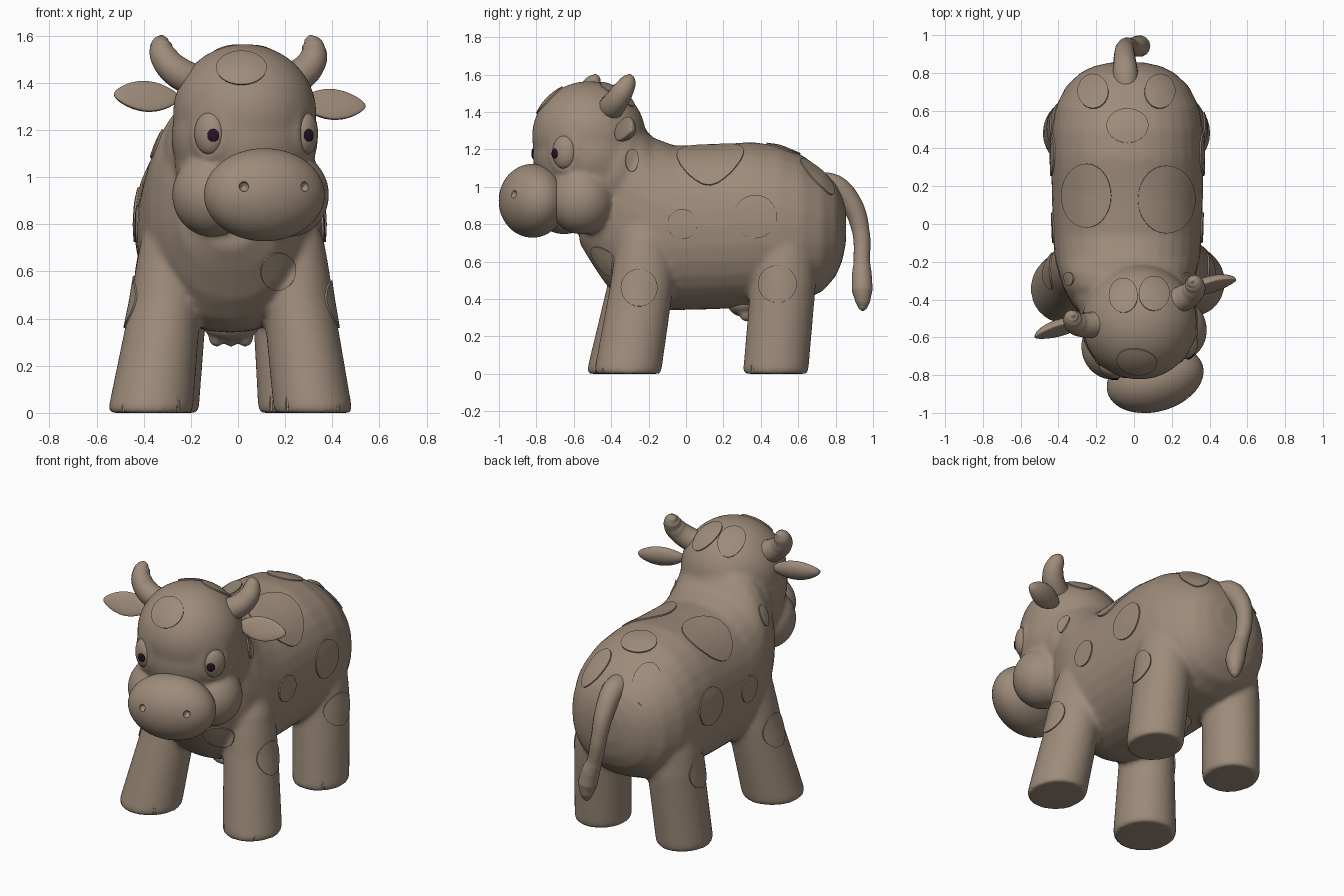
import bpy, bmesh, math
from mathutils import Matrix, Vector
from mathutils.bvhtree import BVHTree

if "Cube" in bpy.data.objects:
    bpy.data.objects.remove(bpy.data.objects["Cube"])

def material(name, rgb):
    m = bpy.data.materials.new(name)
    m.diffuse_color = (*rgb, 1)
    m.use_nodes = True
    m.node_tree.nodes["Principled BSDF"].inputs["Base Color"].default_value = m.diffuse_color
    return m

BROWN = material("soft brown", (0.34, 0.26, 0.195))
DARK = material("dark plum", (0.02, 0.006, 0.018))
# The head is turned slightly towards +x
HEAD = Matrix.Translation((0.023, -0.5, 0)) @ Matrix.Rotation(math.radians(16), 4, 'Z')

def ball(bm, c, r, frame=Matrix(), turn=0, seg=40):
    mat = frame @ Matrix.Translation(c) @ Matrix.Rotation(math.radians(turn), 4, 'Z') @ Matrix.Diagonal((*r, 1))
    return bmesh.ops.create_uvsphere(bm, u_segments=seg, v_segments=seg // 2, radius=1, matrix=mat)["verts"]

def skin(bm, rings, n=32):
    """Join rings of points into a closed tube."""
    rows = [[bm.verts.new(p) for p in r] for r in rings]
    for a, b in zip(rows, rows[1:]):
        for i in range(n):
            bm.faces.new((a[i], a[(i + 1) % n], b[(i + 1) % n], b[i]))
    bm.faces.new(rows[0][::-1])
    bm.faces.new(rows[-1])

def finish(name, bm, mat=BROWN):
    bmesh.ops.recalc_face_normals(bm, faces=bm.faces)
    me = bpy.data.meshes.new(name)
    bm.to_mesh(me)
    bm.free()
    ob = bpy.data.objects.new(name, me)
    bpy.context.collection.objects.link(ob)
    me.materials.append(mat)
    return ob

def activate(ob):
    bpy.ops.object.select_all(action='DESELECT')
    ob.select_set(True)
    bpy.context.view_layer.objects.active = ob

def modify(ob, kind, **settings):
    m = ob.modifiers.new(kind.title(), kind)
    for k, v in settings.items():
        setattr(m, k, v)
    activate(ob)
    bpy.ops.object.modifier_apply(modifier=m.name)

def smooth(ob, angle=40):
    activate(ob)
    bpy.ops.object.shade_smooth_by_angle(angle=math.radians(angle))

def cut(ob, bm):
    cutter = finish("cutter", bm)
    cutter.hide_render = True
    modify(ob, 'BOOLEAN', operation='DIFFERENCE', solver='EXACT', object=cutter)
    bpy.data.objects.remove(cutter)

# Torso and neck: cross-sections along y (y, bottom, top, half width)
sections = [(-.57, .70, 1.0, .12), (-.51, .60, 1.2, .23), (-.43, .48, 1.32, .29), (-.34, .39, 1.39, .34),
            (-.26, .35, 1.36, .365), (-.18, .34, 1.265, .385), (-.06, .34, 1.22, .395), (.15, .345, 1.225, .4),
            (.35, .355, 1.24, .405), (.5, .37, 1.22, .4), (.62, .39, 1.17, .38), (.73, .44, 1.09, .325),
            (.80, .52, 1.02, .25), (.835, .6, .95, .18), (.855, .7, .87, .09)]
bm = bmesh.new()
ring = [math.tau * i / 32 for i in range(32)]
def soft(v):
    return math.copysign(abs(v) ** .9, v)
skin(bm, [[(-.035 + w * soft(math.cos(a)), y, (lo + hi) / 2 + (hi - lo) / 2 * soft(math.sin(a))) for a in ring]
          for y, lo, hi, w in sections])

# Legs: foot x, y, radii, then top x, y, radii
legs = [(.317, -.31, .167, .18, .255, -.235, .15, .17), (-.37, -.345, .18, .185, -.305, -.25, .15, .17),
        (.245, .48, .16, .175, .22, .52, .16, .175), (-.325, .48, .16, .175, -.29, .52, .16, .175)]
for fx, fy, fr, fs, tx, ty, tr, ts in legs:
    rings = []
    for z, t, k in ((0, 0, .97), (.02, 0, 1), (.48, 1, 1), (.6, 1.12, .95), (.72, 1.2, .85), (.86, 1.3, .55)):
        cx, cy = fx + (tx - fx) * t, fy + (ty - fy) * t
        rx, ry = (fr + (tr - fr) * t) * k, (fs + (ts - fs) * t) * k
        rings.append([(cx + rx * math.cos(a), cy + ry * math.sin(a), z) for a in ring])
    skin(bm, rings)

# Head: skull, face, jaw, neck, cheeks and raised eye sockets
ball(bm, (0, -.02, 1.27), (.305, .305, .295), HEAD)
ball(bm, (0, -.02, 1.17), (.312, .3, .3), HEAD)
ball(bm, (0, -.01, 1.06), (.295, .285, .26), HEAD)
ball(bm, (0, -.38, 1.1), (.315, .22, .3))
for s in (1, -1):
    ball(bm, (s * .17, -.11, .925), (.17, .175, .18), HEAD)
    socket = HEAD @ Matrix.Translation((s * .21, -.215, 1.19)) @ Matrix.Rotation(math.radians(45 * s), 4, 'Z')
    tube = [[socket @ Vector(((.075 + .02 * math.cos(b)) * math.cos(a), .02 * math.sin(b),
                              (.1 + .02 * math.cos(b)) * math.sin(a)))
             for b in (math.tau * j / 10 for j in range(10))] for a in ring]
    rows = [[bm.verts.new(p) for p in r] for r in tube]
    for i in range(32):
        for j in range(10):
            a, b, k = rows[i], rows[(i + 1) % 32], (j + 1) % 10
            bm.faces.new((a[j], b[j], b[k], a[k]))
body = finish("body", bm)
modify(body, 'REMESH', mode='VOXEL', voxel_size=.014)
modify(body, 'SMOOTH', factor=.5, iterations=12)

# Hoof notches
bm = bmesh.new()
for fx, fy, fr, fs, *_ in legs:
    for s in (-1, 1):
        a = math.radians(42 * s)
        at = Matrix.Translation((fx + fr * math.sin(a), fy - fs * math.cos(a), .035))
        bmesh.ops.create_cone(bm, cap_ends=True, segments=8, radius1=.016, radius2=.003, depth=.11, matrix=at)
cut(body, bm)
smooth(body)

# Muzzle with nostrils
bm = bmesh.new()
ball(bm, (-.003, -.333, .925), (.262, .172, .197), HEAD, seg=56)
muzzle = finish("muzzle", bm)
bm = bmesh.new()
for s in (-1, 1):
    ball(bm, (s * .135, -.48, .96), (.02, .035, .022), HEAD, seg=12)
cut(muzzle, bm)
smooth(muzzle)

def tube(name, pts, frame=Matrix()):
    """Tapered tube through points (x, y, z, radius)."""
    cu = bpy.data.curves.new(name, 'CURVE')
    cu.dimensions, cu.bevel_depth, cu.bevel_resolution, cu.use_fill_caps = '3D', 1, 5, True
    sp = cu.splines.new('BEZIER')
    sp.bezier_points.add(len(pts) - 1)
    for p, (x, y, z, r) in zip(sp.bezier_points, pts):
        p.co, p.radius = frame @ Vector((x, y, z)), r
        p.handle_left_type = p.handle_right_type = 'AUTO'
    ob = bpy.data.objects.new(name, cu)
    bpy.context.collection.objects.link(ob)
    cu.materials.append(BROWN)
    activate(ob)
    bpy.ops.object.convert(target='MESH')
    smooth(bpy.context.object, 60)

for s, side in ((1, "right"), (-1, "left")):
    # Eyeball and pupil
    bm = bmesh.new()
    ball(bm, (s * .213, -.218, 1.185), (.068, .046, .09), HEAD, 45 * s)
    smooth(finish(side + "_eye", bm))
    bm = bmesh.new()
    ball(bm, (s * .211, -.271, 1.177), (.025, .008, .027), HEAD, 20 * s, 20)
    smooth(finish(side + "_pupil", bm, DARK))
    # Horn
    tube(side + "_horn", [(s * .17, .03, 1.40, .07), (s * .27, .04, 1.44, .068), (s * .328, .07, 1.505, .06),
                          (s * .335, .1, 1.56, .046), (s * .33, .11, 1.588, .028), (s * .328, .112, 1.602, .006)],
         HEAD)
    # Leaf-shaped ear, flattened at the front
    bm = bmesh.new()
    for v in ball(bm, (0, 0, 0), (1, 1, 1)):
        if v.co.y < 0:
            v.co.y *= .25
        v.co.z *= 1 - .3 * v.co.x ** 2
    bm.transform(HEAD @ Matrix.Translation((s * .41, .055, 1.327 - s * .017))
                 @ Matrix.Rotation(math.radians(3), 4, 'Y') @ Matrix.Rotation(math.radians(-25), 4, 'X')
                 @ Matrix.Diagonal((s * .145, .055, .07, 1)))
    smooth(finish(side + "_ear", bm), 60)

# Tail with tuft
tube("tail", [(-.04, .66, 1.02, .06), (-.045, .79, 1.0, .068), (-.05, .88, .915, .058), (-.045, .935, .76, .047),
              (-.015, .94, .6, .044), (.01, .94, .53, .054), (.03, .942, .45, .057), (.035, .945, .385, .04),
              (.035, .945, .35, .022), (.035, .945, .335, .004)])

# Udder
bm = bmesh.new()
ball(bm, (-.03, .31, .38), (.125, .09, .075))
for x, y in ((-.09, .32), (.03, .32), (-.03, .33)):
    ball(bm, (x, y, .32), (.035, .035, .04), seg=20)
udder = finish("udder", bm)
modify(udder, 'REMESH', mode='VOXEL', voxel_size=.01)
modify(udder, 'SMOOTH', factor=.5, iterations=4)
smooth(udder)

# Spots: thin plates laid onto the body (view, position on its grid, radii)
X, Y, Z = Vector((1, 0, 0)), Vector((0, 1, 0)), Vector((0, 0, 1))
VIEWS = {"front": (Y, X, Z), "right": (-X, Y, Z), "left": (X, Y, Z), "top": (-Z, X, Y)}
bvh = BVHTree.FromObject(body, bpy.context.evaluated_depsgraph_get())

def spot(view, a, b, ra, rb, n=28, rows=5):
    d, u, v = VIEWS[view]
    def land(p):
        hit = bvh.ray_cast(p - d * 2, d)[0]
        return hit if hit is not None else bvh.find_nearest(p)[0]
    bm = bmesh.new()
    mid = bm.verts.new(land(u * a + v * b))
    prev = None
    for k in range(1, rows + 1):
        row = [bm.verts.new(land(u * (a + ra * k / rows * math.cos(t)) + v * (b + rb * k / rows * math.sin(t))))
               for t in (math.tau * i / n for i in range(n))]
        for i in range(n):
            j = (i + 1) % n
            bm.faces.new((mid, row[i], row[j]) if prev is None else (prev[i], row[i], row[j], prev[j]))
        prev = row
    ob = finish(view + "_spot", bm)
    modify(ob, 'SOLIDIFY', thickness=.016, offset=0)
    smooth(ob)

for view in ("right", "left"):
    for s in ((-.02, .8, .08, .08), (.37, .84, .115, .115), (-.25, .46, .095, .1), (.49, .48, .1, .1),
              (-.29, 1.14, .035, .06)):
        spot(view, *s)
for s in ((.17, .13, .15, .18), (-.25, .15, .13, .17), (-.035, .52, .11, .09), (-.215, .7, .08, .09),
          (.135, .7, .08, .09), (-.055, -.38, .075, .09), (.105, -.37, .08, .09)):
    spot("top", *s)
spot("front", .17, .6, .075, .08)
spot("front", .015, 1.46, .105, .07)
